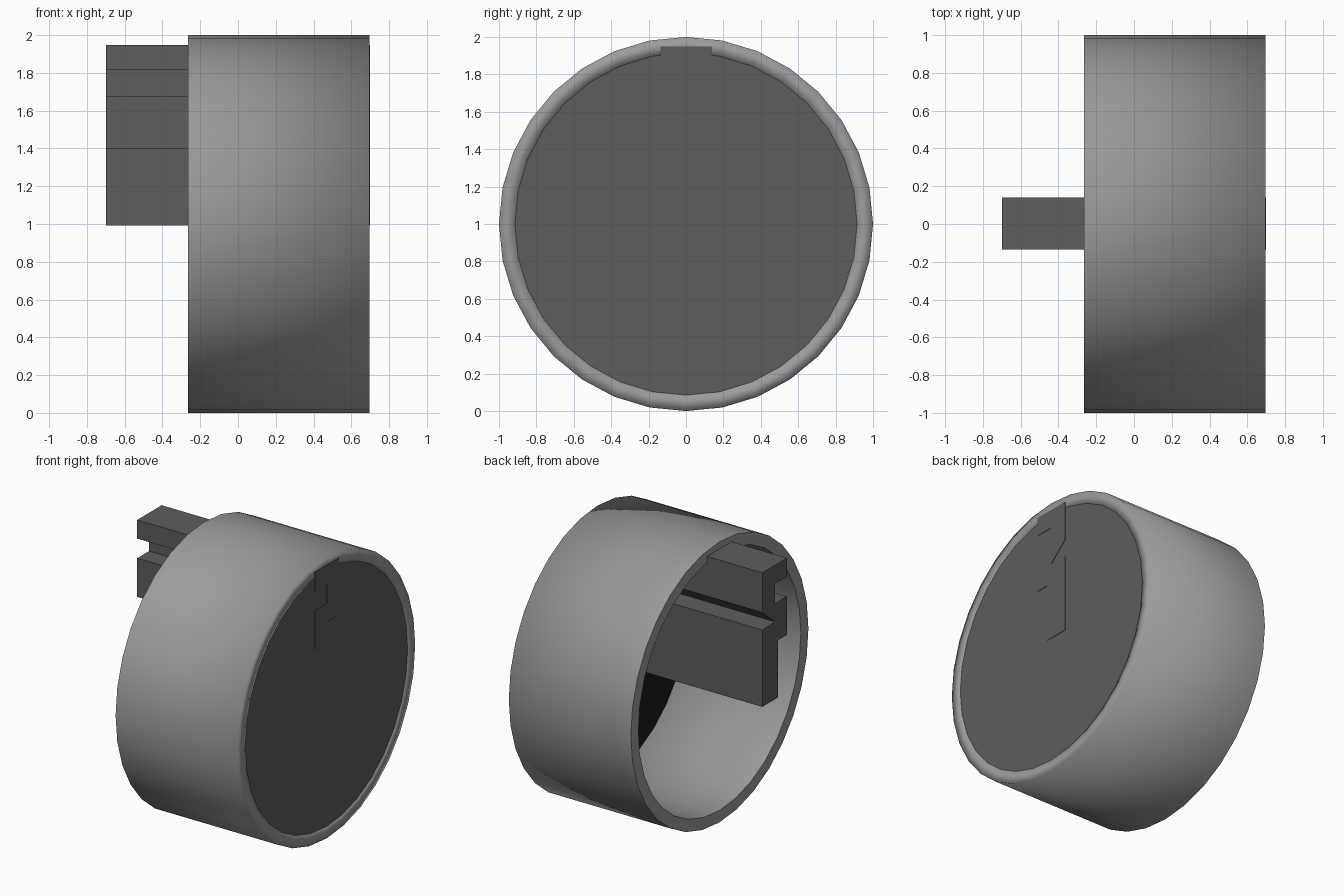
import bpy, bmesh
from math import sin, cos, pi

if "Cube" in bpy.data.objects:
    bpy.data.objects.remove(bpy.data.objects["Cube"])

SIDES = 32
R_OUT, R_IN = 1.0, 0.915
X_OPEN, X_CAP, X_FLOOR = -0.265, 0.697, 0.612


def grey(name, v):
    mat = bpy.data.materials.new(name)
    mat.diffuse_color = (v, v, v, 1)
    mat.use_nodes = True
    mat.node_tree.nodes["Principled BSDF"].inputs["Base Color"].default_value = mat.diffuse_color
    return mat


barrel_grey = grey("mid_grey", 0.33)
dark_grey = grey("dark_grey", 0.11)
near_black = grey("near_black", 0.01)


def finish(name, bm, mats, smooth=False):
    bmesh.ops.recalc_face_normals(bm, faces=bm.faces)
    for f in bm.faces:
        f.smooth = smooth
    mesh = bpy.data.meshes.new(name)
    bm.to_mesh(mesh)
    bm.free()
    for m in mats:
        mesh.materials.append(m)
    obj = bpy.data.objects.new(name, mesh)
    bpy.context.collection.objects.link(obj)
    return obj


def circle(bm, x, r):
    # circle of vertices around the x axis
    return [bm.verts.new((x, r * sin(2 * pi * i / SIDES), 1 + r * cos(2 * pi * i / SIDES)))
            for i in range(SIDES)]


def bridge(bm, a, b):
    for i in range(SIDES):
        j = (i + 1) % SIDES
        bm.faces.new((a[i], a[j], b[j], b[i]))


# Outer barrel: thick-walled tube lying along x, crisp at its open end
bm = bmesh.new()
rings = [circle(bm, x, r) for x, r in
         ((X_OPEN, R_OUT), (X_CAP, R_OUT), (X_CAP, R_IN), (X_OPEN, R_IN))]
for k in range(4):
    bridge(bm, rings[k], rings[(k + 1) % 4])
for e in bm.edges:
    if all(abs(v.co.x - X_OPEN) < 1e-4 for v in e.verts):
        e.smooth = False
finish("barrel", bm, [barrel_grey], smooth=True)

# End plate: thick disc closing the right end, blacker on the inside
bm = bmesh.new()
outer, inner = circle(bm, X_CAP, R_IN), circle(bm, X_FLOOR, R_IN)
bm.faces.new(outer)
bm.faces.new(inner).material_index = 1
bridge(bm, outer, inner)
finish("end_plate", bm, [dark_grey, near_black])

# Keyway bar: notched profile (y, z) extruded along x
profile = [(0.14, 1.948), (0.14, 1.665), (0.0, 1.545), (0.14, 1.54), (0.14, 0.992),
           (-0.035, 0.992), (-0.035, 1.40), (-0.135, 1.40), (-0.135, 1.675),
           (0.0, 1.675), (0.0, 1.815), (-0.135, 1.815), (-0.135, 1.948)]
bm = bmesh.new()
face = bm.faces.new([bm.verts.new((-0.70, y, z)) for y, z in profile])
ext = bmesh.ops.extrude_face_region(bm, geom=[face], use_keep_orig=True)
moved = [v for v in ext["geom"] if isinstance(v, bmesh.types.BMVert)]
bmesh.ops.translate(bm, verts=moved, vec=(1.40, 0, 0))
finish("keyway_bar", bm, [dark_grey])
